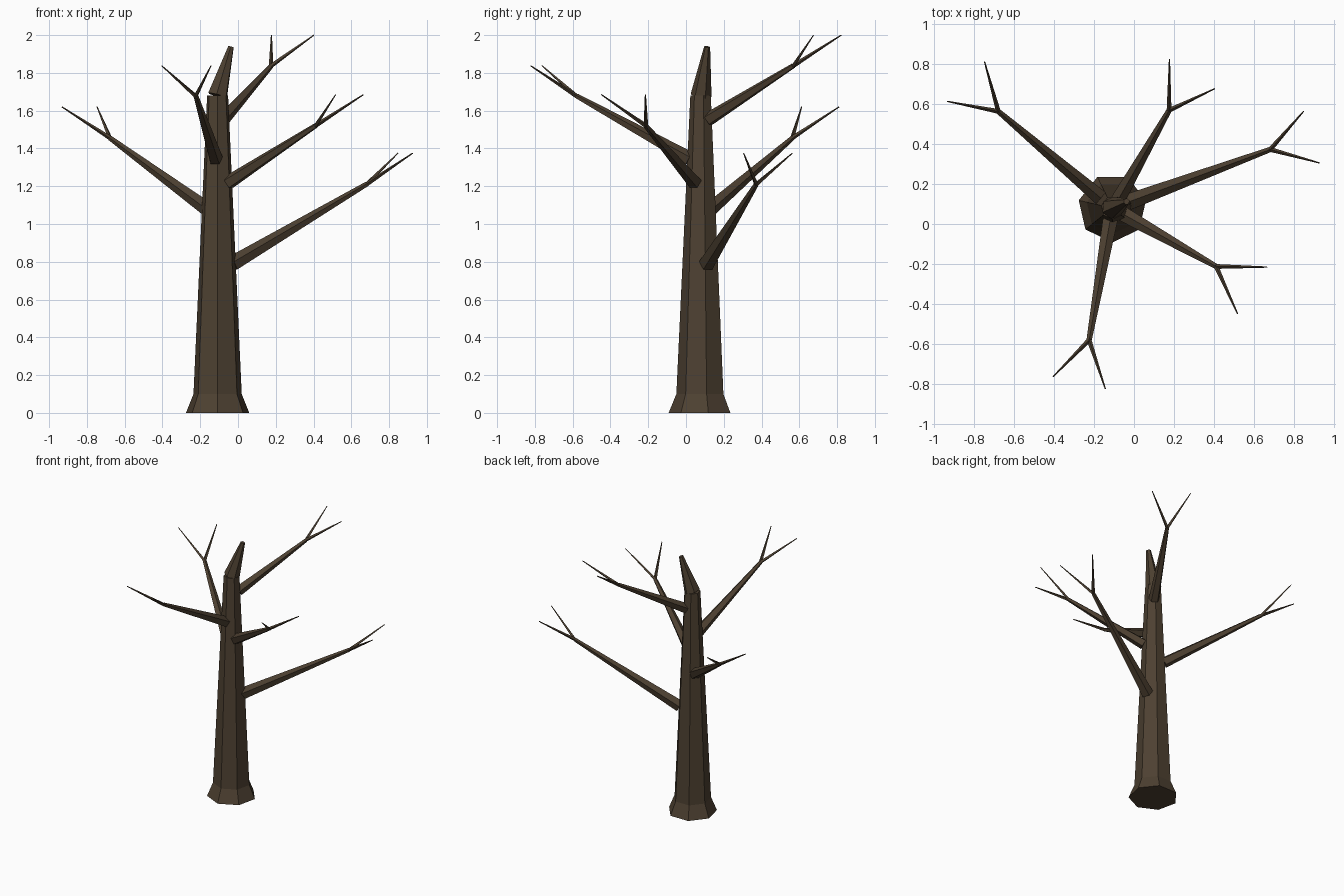
import bpy, bmesh, math
from mathutils import Vector

if "Cube" in bpy.data.objects:
    bpy.data.objects.remove(bpy.data.objects["Cube"])

bark = bpy.data.materials.new("dark_bark")
bark.diffuse_color = (0.075, 0.052, 0.031, 1)
bark.use_nodes = True
bark.node_tree.nodes["Principled BSDF"].inputs["Base Color"].default_value = bark.diffuse_color


def finish(name, bm):
    bmesh.ops.recalc_face_normals(bm, faces=bm.faces)
    mesh = bpy.data.meshes.new(name)
    bm.to_mesh(mesh)
    bm.free()
    mesh.materials.append(bark)
    obj = bpy.data.objects.new(name, mesh)
    bpy.context.collection.objects.link(obj)
    return obj


def limb(name, a, b, r1, r2, sides):
    """Tapered, capped cone from point a to point b."""
    a, b = Vector(a), Vector(b)
    bm = bmesh.new()
    bmesh.ops.create_cone(bm, cap_ends=True, segments=sides, radius1=r1,
                          radius2=r2, depth=(b - a).length)
    rot = (b - a).to_track_quat('Z', 'Y').to_matrix().to_4x4()
    rot.translation = (a + b) / 2
    bm.transform(rot)
    return finish(name, bm)


# Trunk: seven-sided rings with a flared foot
CX, CY, SIDES = -0.108, 0.08, 7
bm = bmesh.new()
rings = []
for z, r in [(0, 0.172), (0.1, 0.131), (1.68, 0.057)]:
    rings.append([bm.verts.new((CX + r * math.cos(t), CY + r * math.sin(t), z))
                  for t in (-math.pi / 2 + math.tau * i / SIDES for i in range(SIDES))])
for low, high in zip(rings, rings[1:]):
    for i in range(SIDES):
        j = (i + 1) % SIDES
        bm.faces.new((low[i], low[j], high[j], high[i]))
bm.faces.new(rings[0][::-1])
bm.faces.new(rings[-1])
finish("trunk", bm)

# Leaning broken top
limb("trunk_top", (CX, CY, 1.68), (-0.037, 0.112, 1.938), 0.056, 0.016, 6)

# Branches: start, fork, two twig tips, start radius
branches = {
    "low_right": ((-0.028, 0.11, 0.79), (0.68, 0.372, 1.21),
                  (0.925, 0.305, 1.375), (0.847, 0.563, 1.375), 0.043),
    "left": ((-0.163, 0.127, 1.08), (-0.677, 0.562, 1.455),
             (-0.932, 0.612, 1.62), (-0.746, 0.81, 1.62), 0.04),
    "mid_right": ((-0.05, 0.047, 1.22), (0.41, -0.212, 1.52),
                  (0.664, -0.215, 1.685), (0.517, -0.448, 1.685), 0.039),
    "front": ((-0.119, 0.019, 1.345), (-0.224, -0.579, 1.677),
              (-0.404, -0.762, 1.838), (-0.143, -0.823, 1.838), 0.039),
    "back": ((-0.08, 0.12, 1.555), (0.175, 0.567, 1.837),
             (0.177, 0.822, 2.0), (0.402, 0.675, 2.0), 0.038),
}
for name, (start, fork, tip_a, tip_b, r) in branches.items():
    limb(name + "_branch", start, fork, r, 0.014, 5)
    limb(name + "_twig_a", fork, tip_a, 0.012, 0.003, 4)
    limb(name + "_twig_b", fork, tip_b, 0.012, 0.003, 4)
